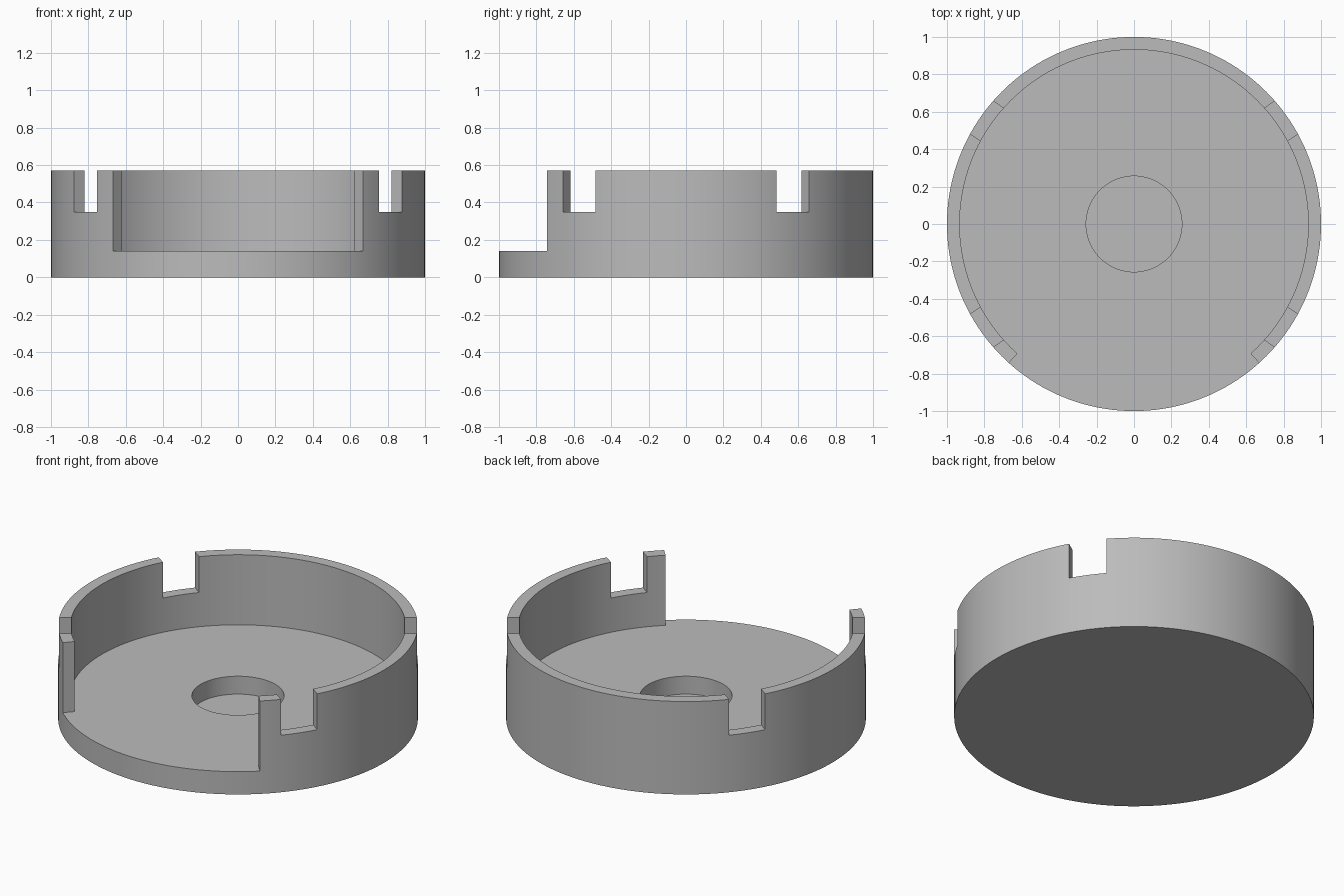
import bpy
import bmesh
from math import sin, cos, radians, pi
from mathutils import Matrix

cube = bpy.data.objects.get("Cube")
if cube:
    bpy.data.objects.remove(cube, do_unlink=True)

FLOOR, RIM, NOTCH = 0.14, 0.57, 0.35
INNER = 0.932

grey = bpy.data.materials.new("plain grey")
grey.use_nodes = True
GREY = (0.5, 0.5, 0.5, 1)
grey.diffuse_color = GREY
grey.node_tree.nodes["Principled BSDF"].inputs["Base Color"].default_value = GREY


def make_object(name, bm):
    bmesh.ops.recalc_face_normals(bm, faces=bm.faces)
    mesh = bpy.data.meshes.new(name)
    bm.to_mesh(mesh)
    bm.free()
    mesh.materials.append(grey)
    obj = bpy.data.objects.new(name, mesh)
    bpy.context.collection.objects.link(obj)
    return obj


def cylinder(name, radius, bottom, top, sides):
    bm = bmesh.new()
    bmesh.ops.create_cone(bm, cap_ends=True, segments=sides, radius1=radius,
                          radius2=radius, depth=top - bottom,
                          matrix=Matrix.Translation((0, 0, (bottom + top) / 2)))
    return make_object(name, bm)


def slot(name, angle):
    # Straight-sided box pointing outward from the centre
    bm = bmesh.new()
    bmesh.ops.create_cube(bm, size=1, matrix=(
        Matrix.Rotation(radians(angle), 4, 'Z')
        @ Matrix.Translation((0.95, 0, NOTCH + 0.25))
        @ Matrix.Diagonal((0.5, 0.214, 0.5, 1))))
    return make_object(name, bm)


def front_wedge(name, half_angle):
    # Radial wedge that opens the wall toward the front
    bm = bmesh.new()
    a = radians(half_angle)
    outline = [(0, 0), (-2 * sin(a), -2 * cos(a)), (2 * sin(a), -2 * cos(a))]
    face = bm.faces.new([bm.verts.new((x, y, FLOOR)) for x, y in outline])
    top = bmesh.ops.extrude_face_region(bm, geom=[face])["geom"]
    bmesh.ops.translate(bm, vec=(0, 0, 1),
                        verts=[v for v in top if isinstance(v, bmesh.types.BMVert)])
    return make_object(name, bm)


# Round tray, with the bowl, centre recess, front opening and notches cut out
tray = cylinder("round_tray", 1, 0, RIM, 160)
cutters = [
    cylinder("bowl_cutter", INNER, FLOOR, 1, 160),
    cylinder("recess_cutter", 0.256, 0.03, 0.3, 96),
    front_wedge("front_opening_cutter", 42),
]
for side, angle in (("left_back", 35), ("right_back", 145),
                    ("right_front", 215), ("left_front", 325)):
    cutters.append(slot(side + "_notch_cutter", angle))

bpy.context.view_layer.objects.active = tray
tray.select_set(True)
for cutter in cutters:
    mod = tray.modifiers.new(cutter.name, 'BOOLEAN')
    mod.operation = 'DIFFERENCE'
    mod.solver = 'EXACT'
    mod.object = cutter
    bpy.ops.object.modifier_apply(modifier=mod.name)
    bpy.data.objects.remove(cutter, do_unlink=True)

bpy.ops.object.shade_smooth_by_angle(angle=pi / 6)
